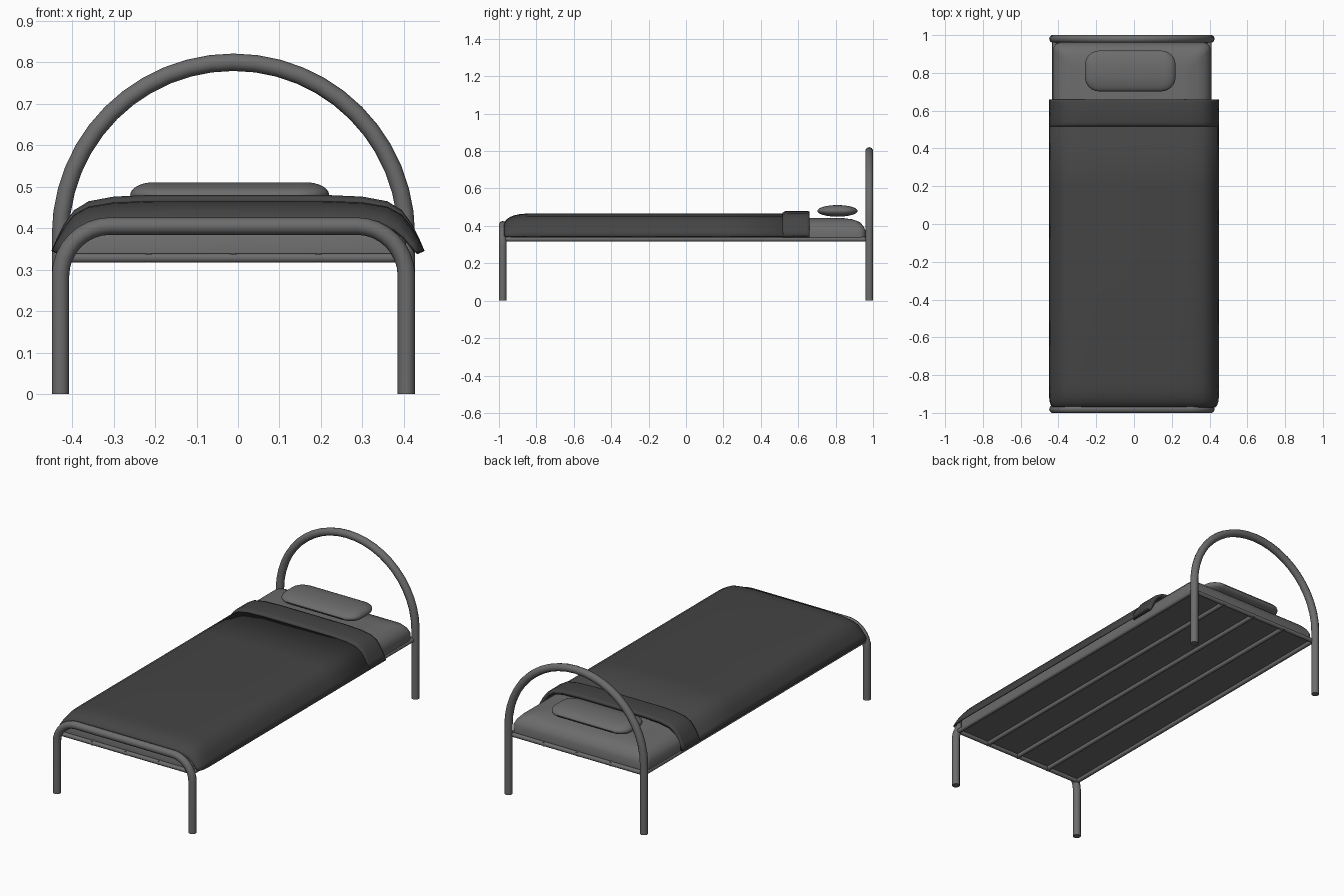
import bpy, bmesh, math

if "Cube" in bpy.data.objects:
    bpy.data.objects.remove(bpy.data.objects["Cube"])

CX = -0.011          # centre line of the frame
HALF = 0.417         # half distance between leg centres


def material(name, v):
    m = bpy.data.materials.new(name)
    m.diffuse_color = (v, v, v, 1)
    m.use_nodes = True
    m.node_tree.nodes["Principled BSDF"].inputs["Base Color"].default_value = m.diffuse_color
    return m


GREY = material("mid grey", 0.15)
DARK = material("dark grey", 0.058)


def smooth(obj, angle=40):
    bpy.ops.object.select_all(action='DESELECT')
    obj.select_set(True)
    bpy.context.view_layer.objects.active = obj
    bpy.ops.object.shade_smooth_by_angle(angle=math.radians(angle))


def mesh_object(name, bm, mat):
    me = bpy.data.meshes.new(name)
    bm.to_mesh(me)
    bm.free()
    me.materials.append(mat)
    obj = bpy.data.objects.new(name, me)
    bpy.context.collection.objects.link(obj)
    return obj


def tube(name, pts, r):
    cu = bpy.data.curves.new(name, 'CURVE')
    cu.dimensions = '3D'
    cu.bevel_depth = r
    cu.bevel_resolution = 3
    cu.use_fill_caps = True
    sp = cu.splines.new('POLY')
    sp.points.add(len(pts) - 1)
    for p, co in zip(sp.points, pts):
        p.co = (*co, 1)
    obj = bpy.data.objects.new(name, cu)
    bpy.context.collection.objects.link(obj)
    bpy.ops.object.select_all(action='DESELECT')
    obj.select_set(True)
    bpy.context.view_layer.objects.active = obj
    bpy.ops.object.convert(target='MESH')
    obj = bpy.context.view_layer.objects.active
    obj.data.materials.clear()
    obj.data.materials.append(GREY)
    smooth(obj)
    return obj


def arc(cx, cz, r, a0, a1, n, y):
    out = []
    for i in range(n + 1):
        a = math.radians(a0 + (a1 - a0) * i / n)
        out.append((cx + r * math.cos(a), y, cz + r * math.sin(a)))
    return out


def rounded_rect(cx, cy, hx, hy, r, z, n=6):
    pts = []
    for k, (sx, sy) in enumerate([(1, 1), (-1, 1), (-1, -1), (1, -1)]):
        for i in range(n + 1):
            a = math.pi / 2 * (k + i / n)
            pts.append((cx + sx * (hx - r) + r * math.cos(a),
                        cy + sy * (hy - r) + r * math.sin(a), z))
    return pts


def loft(name, rings, mat):
    bm = bmesh.new()
    vs = [[bm.verts.new(p) for p in ring] for ring in rings]
    n = len(vs[0])
    for a, b in zip(vs, vs[1:]):
        for i in range(n):
            j = (i + 1) % n
            bm.faces.new((a[i], a[j], b[j], b[i]))
    bm.faces.new(vs[0][::-1])
    bm.faces.new(vs[-1])
    obj = mesh_object(name, bm, mat)
    smooth(obj)
    return obj


# Headboard: two legs joined by a half-circle arch
tube("head_arch", [(CX + HALF, 0.98, 0)] + arc(CX, 0.383, HALF, 0, 180, 24, 0.98)
     + [(CX - HALF, 0.98, 0)], 0.021)

# Footboard: two legs joined by a rail with rounded corners
R, TOP = 0.12, 0.405
tube("foot_frame", [(CX + HALF, -0.98, 0)]
     + arc(CX + HALF - R, TOP - R, R, 0, 90, 8, -0.98)
     + arc(CX - HALF + R, TOP - R, R, 90, 180, 8, -0.98)
     + [(CX - HALF, -0.98, 0)], 0.021)

# Base rails: five lengthwise, two across
for i in range(5):
    x = CX + (i - 2) * 0.205
    tube("long_rail", [(x, -0.975, 0.328), (x, 0.975, 0.328)], 0.012)
for y in (-0.968, 0.968):
    tube("cross_rail", [(CX - HALF, y, 0.328), (CX + HALF, y, 0.328)], 0.012)

# Mattress with softened top edge
MAT = [(0, 0.336), (0, 0.375), (0.01, 0.397), (0.03, 0.42), (0.07, 0.435), (0.13, 0.443)]
loft("mattress", [rounded_rect(CX, 0, 0.416 - d, 0.96 - d, 0.035, z) for d, z in MAT], GREY)

# Pillow: lens section in y, blunter at the ends
rings = []
for k in range(-6, 7):
    t = math.radians(k * 13)
    hy = 0.108 * math.cos(t)
    rings.append(rounded_rect(-0.02, 0.81, 0.24 - 0.06 * (1 - math.cos(t)), hy,
                              hy * 0.7, 0.48 + 0.031 * math.sin(t)))
loft("pillow", rings, GREY)

# Blanket cross-section, half from centre to hem
HALF_SEC = [(0.2, 0.466), (0.3, 0.462), (0.36, 0.452), (0.395, 0.433),
            (0.42, 0.402), (0.437, 0.372), (0.45, 0.345)]
SECTION = [(-x, z) for x, z in HALF_SEC[::-1]] + [(0, 0.466)] + HALF_SEC
HEM = 0.345


def sheet(name, stations, thickness):
    """stations: y, width scale, height scale above the hem"""
    bm = bmesh.new()
    rows = [[bm.verts.new((x * w, y, HEM + (z - HEM) * h)) for x, z in SECTION]
            for y, w, h in stations]
    for a, b in zip(rows, rows[1:]):
        for j in range(len(a) - 1):
            bm.faces.new((a[j], a[j + 1], b[j + 1], b[j]))
    obj = mesh_object(name, bm, DARK)
    mod = obj.modifiers.new("thickness", 'SOLIDIFY')
    mod.thickness = thickness
    mod.offset = -1
    smooth(obj)


sheet("blanket", [(-0.972, 0.955, 0.60), (-0.962, 0.975, 0.72), (-0.945, 0.99, 0.83),
                  (-0.92, 0.998, 0.92), (-0.885, 1, 0.98), (-0.84, 1, 1),
                  (-0.2, 1, 1), (0.2, 1, 1), (0.65, 1, 1)], 0.008)

# Turned-down fold of the blanket
sheet("blanket_fold", [(0.515, 0.999, 1.02), (0.525, 1, 1.09), (0.54, 1, 1.12),
                       (0.645, 1, 1.12), (0.66, 1, 1.09)], 0.02)
